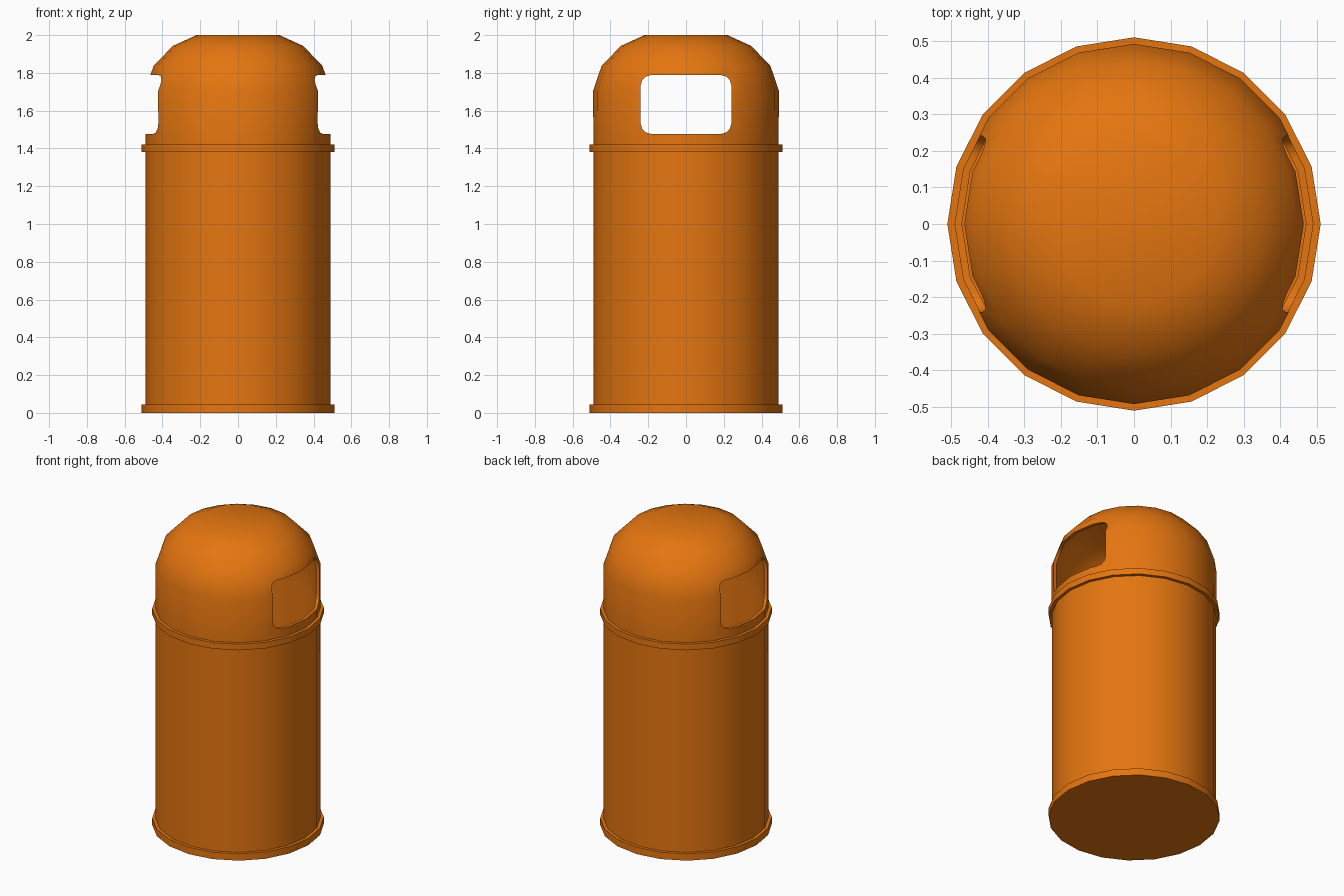
import bpy, bmesh, math

if "Cube" in bpy.data.objects:
    bpy.data.objects.remove(bpy.data.objects["Cube"])

SIDES = 20

orange = bpy.data.materials.new("orange_paint")
orange.diffuse_color = (0.78, 0.18, 0.005, 1)
orange.use_nodes = True
orange.node_tree.nodes["Principled BSDF"].inputs["Base Color"].default_value = orange.diffuse_color


def make_object(name, bm):
    bmesh.ops.recalc_face_normals(bm, faces=bm.faces)
    mesh = bpy.data.meshes.new(name)
    bm.to_mesh(mesh)
    bm.free()
    obj = bpy.data.objects.new(name, mesh)
    bpy.context.collection.objects.link(obj)
    return obj


def loft(name, rings):
    """Join rings of points with quads and close both ends with flat caps."""
    bm = bmesh.new()
    loops = [[bm.verts.new(p) for p in ring] for ring in rings]
    n = len(loops[0])
    for a, b in zip(loops, loops[1:]):
        for i in range(n):
            j = (i + 1) % n
            bm.faces.new((a[i], a[j], b[j], b[i]))
    bm.faces.new(loops[0])
    bm.faces.new(loops[-1])
    return make_object(name, bm)


def revolve(name, profile):
    """Turn an (r, z) profile around z."""
    angles = [math.tau * i / SIDES for i in range(SIDES)]
    obj = loft(name, [[(r * math.cos(a), r * math.sin(a), z) for a in angles]
                      for r, z in profile])
    obj.data.materials.append(orange)
    return obj


def finish(obj):
    bpy.ops.object.select_all(action='DESELECT')
    obj.select_set(True)
    bpy.context.view_layer.objects.active = obj
    for m in list(obj.modifiers):
        bpy.ops.object.modifier_apply(modifier=m.name)
    bpy.ops.object.shade_smooth_by_angle(angle=math.radians(35))


# Hollow body with base rim and collar rim
body = revolve("body", [
    (0.51, 0), (0.51, 0.045), (0.49, 0.045),
    (0.49, 1.38), (0.51, 1.38), (0.51, 1.42),
    (0.47, 1.42), (0.47, 0.02)])

# Hollow domed lid
lid = revolve("domed_lid", [
    (0.22, 2.0), (0.345, 1.943), (0.447, 1.837), (0.492, 1.705), (0.49, 1.42),
    (0.47, 1.42), (0.47, 1.70), (0.43, 1.826), (0.333, 1.926), (0.216, 1.98)])

# Rounded slot running through both sides of the lid
half_w, z0, z1, rad, steps = 0.24, 1.477, 1.788, 0.055, 3
corners = [(half_w - rad, z1 - rad), (rad - half_w, z1 - rad),
           (rad - half_w, z0 + rad), (half_w - rad, z0 + rad)]
outline = []
for k, (cy, cz) in enumerate(corners):
    for s in range(steps + 1):
        a = math.pi / 2 * (k + s / steps)
        outline.append((cy + rad * math.cos(a), cz + rad * math.sin(a)))
cutter = loft("slot_cutter", [[(x, y, z) for y, z in outline] for x in (-1, 1)])
cutter.hide_render = True

cut = lid.modifiers.new("slot", 'BOOLEAN')
cut.operation = 'DIFFERENCE'
cut.solver = 'EXACT'
cut.object = cutter

finish(body)
finish(lid)
bpy.data.objects.remove(cutter, do_unlink=True)
